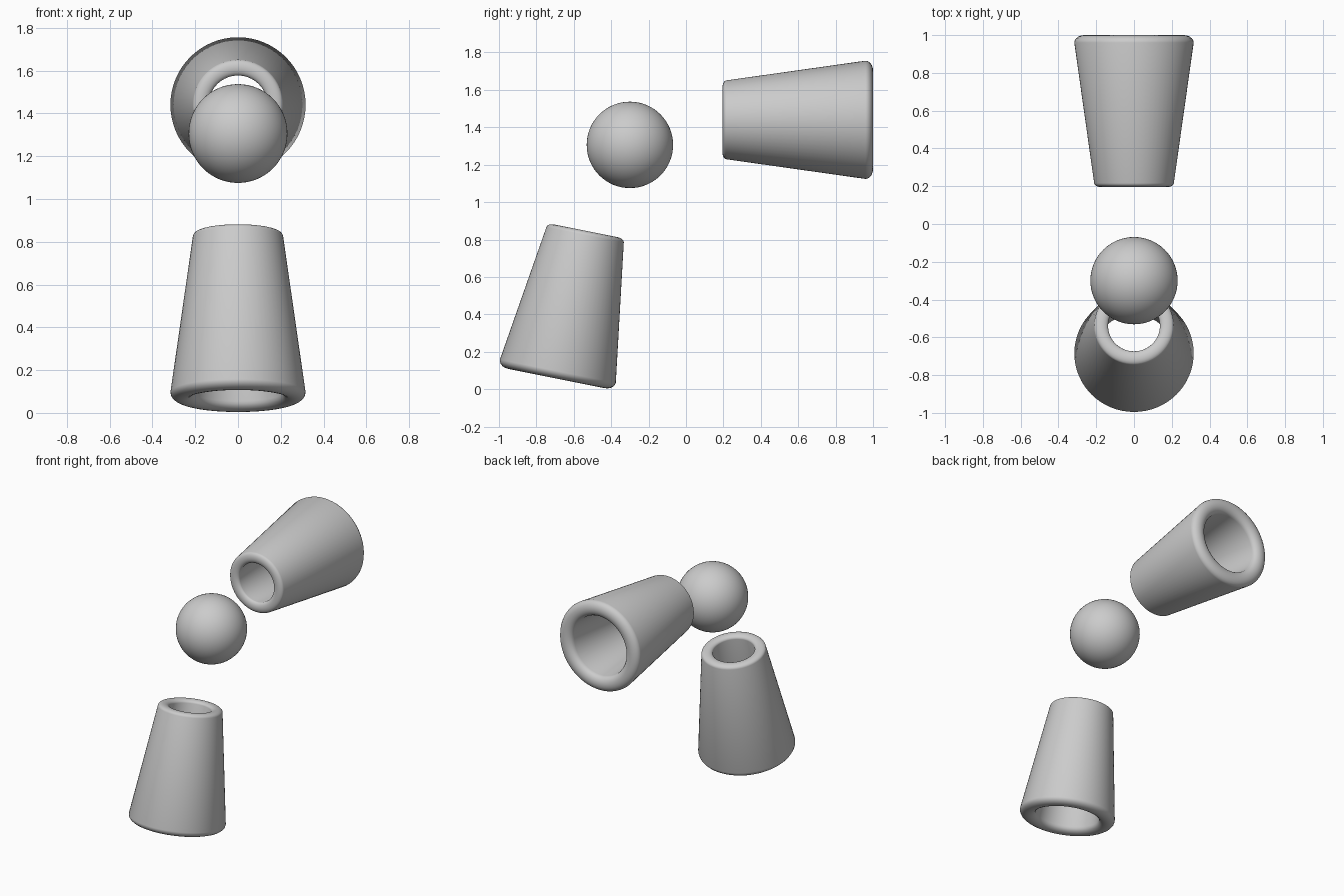
import bpy, bmesh
from math import sin, cos, pi, radians
from mathutils import Vector, Matrix

cube = bpy.data.objects.get("Cube")
if cube:
    bpy.data.objects.remove(cube, do_unlink=True)

grey = bpy.data.materials.new("plain grey")
grey.use_nodes = True
grey.diffuse_color = (0.6, 0.6, 0.6, 1)
grey.node_tree.nodes["Principled BSDF"].inputs["Base Color"].default_value = (0.6, 0.6, 0.6, 1)


def add_object(name, bm, matrix):
    mesh = bpy.data.meshes.new(name)
    for f in bm.faces:
        f.smooth = True
    bm.to_mesh(mesh)
    bm.free()
    mesh.materials.append(grey)
    ob = bpy.data.objects.new(name, mesh)
    ob.matrix_world = matrix
    bpy.context.collection.objects.link(ob)
    return ob


def rim(inner, outer, base, height, steps=10):
    """Half-ellipse lip running from the outer wall to the bore."""
    mid, half = (inner + outer) / 2, (outer - inner) / 2
    return [(mid + half * cos(pi * i / steps), base + height * sin(pi * i / steps))
            for i in range(steps + 1)]


def tapered_tube(name, wide_end, tilt, length=0.805, segments=64):
    """Hollow cone with rounded lips; its wide end sits at the given point."""
    wide = rim(0.21, 0.316, 0.04, -0.04)
    narrow = rim(0.137, 0.211, length - 0.022, 0.022)
    profile = wide + narrow[::-1]
    bm = bmesh.new()
    rings = [[bm.verts.new((r * cos(2 * pi * s / segments), r * sin(2 * pi * s / segments), z))
              for s in range(segments)] for r, z in profile]
    for k, ring in enumerate(rings):
        after = rings[(k + 1) % len(rings)]
        for s in range(segments):
            t = (s + 1) % segments
            bm.faces.new((ring[s], ring[t], after[t], after[s]))
    bmesh.ops.recalc_face_normals(bm, faces=bm.faces)
    place = Matrix.Translation(Vector(wide_end)) @ Matrix.Rotation(tilt, 4, 'X')
    return add_object(name, bm, place)


# Two hollow cones: one lying along y, one standing with a lean
tapered_tube("upper_tube", (0, 1.0, 1.44), radians(90))
tapered_tube("lower_tube", (0, -0.693, 0.057), radians(-11.3))

# Ball between the narrow ends
ball = bmesh.new()
bmesh.ops.create_uvsphere(ball, u_segments=64, v_segments=32, radius=0.231)
add_object("ball", ball, Matrix.Translation((0, -0.3, 1.306)))
